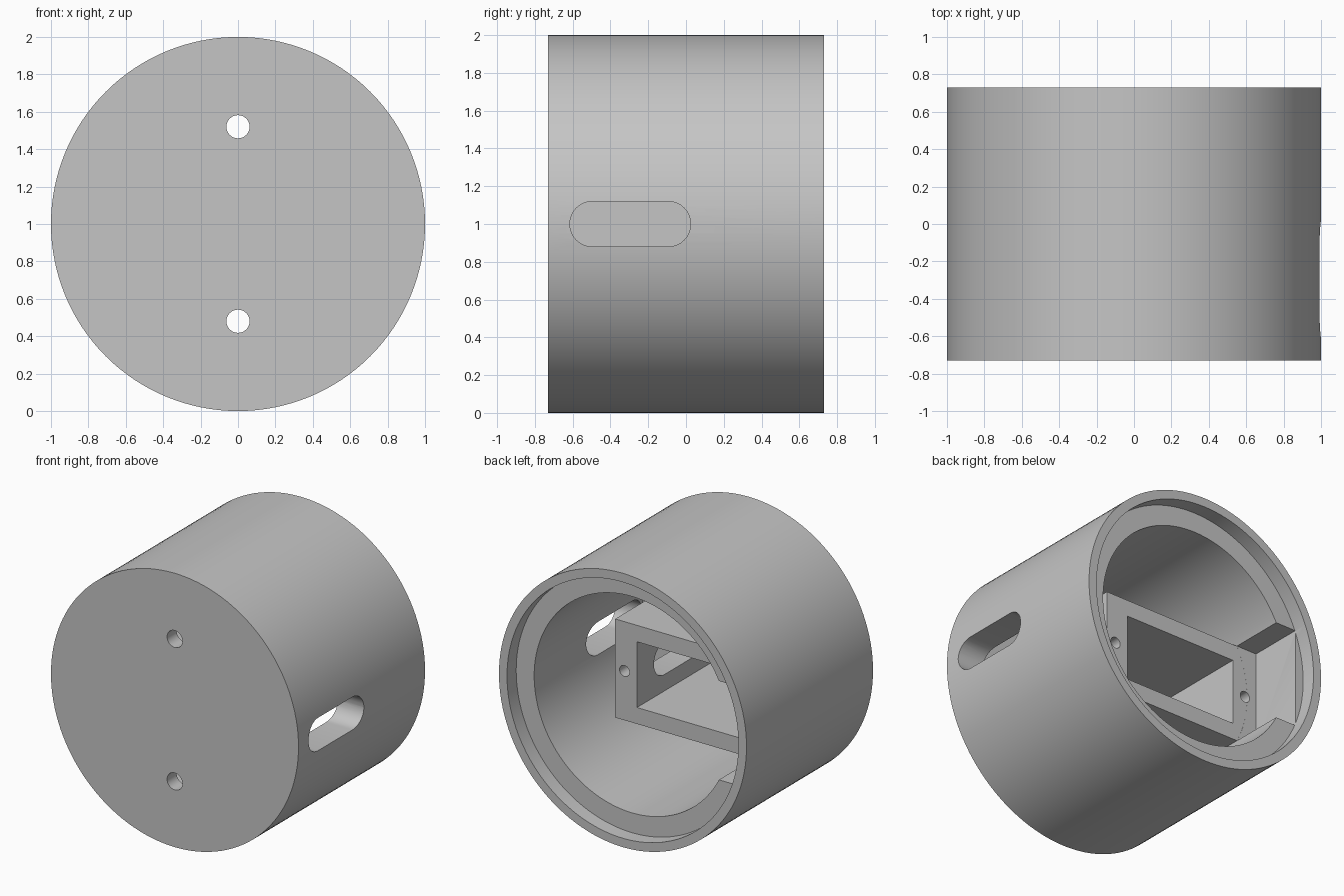
import bpy, bmesh
from math import pi, radians
from mathutils import Matrix, Vector

if "Cube" in bpy.data.objects:
    bpy.data.objects.remove(bpy.data.objects["Cube"], do_unlink=True)

# Single matte grey
grey = bpy.data.materials.new("plain_grey")
grey.use_nodes = True
colour = (0.56, 0.56, 0.56, 1)
grey.diffuse_color = colour
grey.node_tree.nodes["Principled BSDF"].inputs["Base Color"].default_value = colour


def make(name, bm):
    bmesh.ops.recalc_face_normals(bm, faces=bm.faces[:])
    mesh = bpy.data.meshes.new(name)
    bm.to_mesh(mesh)
    bm.free()
    mesh.materials.append(grey)
    obj = bpy.data.objects.new(name, mesh)
    bpy.context.collection.objects.link(obj)
    return obj


def block(name, low, high):
    bm = bmesh.new()
    bmesh.ops.create_cube(bm, size=1)
    for v in bm.verts:
        v.co = [(l + h) / 2 + c * (h - l) for l, h, c in zip(low, high, v.co)]
    return make(name, bm)


def rod(name, x, z, y0, y1, r):
    bm = bmesh.new()
    bmesh.ops.create_cone(bm, cap_ends=True, segments=32, radius1=r, radius2=r, depth=y1 - y0)
    bm.transform(Matrix.Translation((x, (y0 + y1) / 2, z)) @ Matrix.Rotation(pi / 2, 4, 'X'))
    return make(name, bm)


def slot(name, y0, y1, x0, x1, z, r):
    # Rounded slot outline extruded along x
    bm = bmesh.new()
    verts = []
    for centre, start in ((y1 - r, -pi / 2), (y0 + r, pi / 2)):
        for i in range(17):
            spoke = Matrix.Rotation(start + pi * i / 16, 3, 'X') @ Vector((0, r, 0))
            verts.append(bm.verts.new(spoke + Vector((x0, centre, z))))
    face = bm.faces.new(verts)
    out = bmesh.ops.extrude_face_region(bm, geom=[face])
    moved = [g for g in out["geom"] if isinstance(g, bmesh.types.BMVert)]
    bmesh.ops.translate(bm, verts=moved, vec=(x1 - x0, 0, 0))
    return make(name, bm)


def combine(target, tool, operation):
    mod = target.modifiers.new(tool.name, 'BOOLEAN')
    mod.object, mod.operation, mod.solver = tool, operation, 'EXACT'
    bpy.context.view_layer.update()
    graph = bpy.context.evaluated_depsgraph_get()
    mesh = bpy.data.meshes.new_from_object(target.evaluated_get(graph))
    target.modifiers.clear()
    target.data = mesh
    bpy.data.objects.remove(tool, do_unlink=True)


# Round cup with a stepped rim, turned about the y axis
BACK, LEDGE, FLOOR = 0.73, 0.624, -0.62
profile = [(0, -BACK), (1, -BACK), (1, BACK), (0.935, BACK),
           (0.935, LEDGE), (0.79, LEDGE), (0.79, FLOOR), (0, FLOOR)]
bm = bmesh.new()
points = [bm.verts.new((r, y, 1)) for r, y in profile]
edges = [bm.edges.new(pair) for pair in zip(points, points[1:])]
bmesh.ops.spin(bm, geom=points + edges, cent=(0, 0, 1), axis=(0, 1, 0),
               angle=2 * pi, steps=128, use_duplicate=False)
bmesh.ops.remove_doubles(bm, verts=bm.verts[:], dist=0.0005)
bmesh.ops.dissolve_limit(bm, angle_limit=radians(0.5), verts=bm.verts[:], edges=bm.edges[:])
cup = make("housing", bm)

# Rectangular inner box joined to the floor and one wall
combine(cup, block("inner_box", (-0.82, -0.68, 0.64), (0.418, 0.22, 1.36)), 'UNION')

# Notch in the wall above the box
combine(cup, block("wall_notch", (-0.867, 0.2205, 0.639), (-0.6, LEDGE + 0.002, 1.361)), 'DIFFERENCE')

# Deep pocket in the box
combine(cup, block("box_pocket", (-0.668, FLOOR, 0.76), (0.242, 0.5, 1.24)), 'DIFFERENCE')

# Side slot through the outer wall and the box wall
combine(cup, slot("side_slot", -0.615, 0.025, -0.2, 1.2, 1, 0.12), 'DIFFERENCE')

# Screw holes in the box and mounting holes in the front
for x in (-0.772, 0.343):
    combine(cup, rod("screw_hole", x, 1, -0.1, 0.4, 0.04), 'DIFFERENCE')
for z in (0.48, 1.52):
    combine(cup, rod("mounting_hole", 0, z, -0.9, -0.5, 0.062), 'DIFFERENCE')

# Smooth round walls, sharp corners
bpy.ops.object.select_all(action='DESELECT')
cup.select_set(True)
bpy.context.view_layer.objects.active = cup
bpy.ops.object.shade_smooth_by_angle(angle=radians(30))
